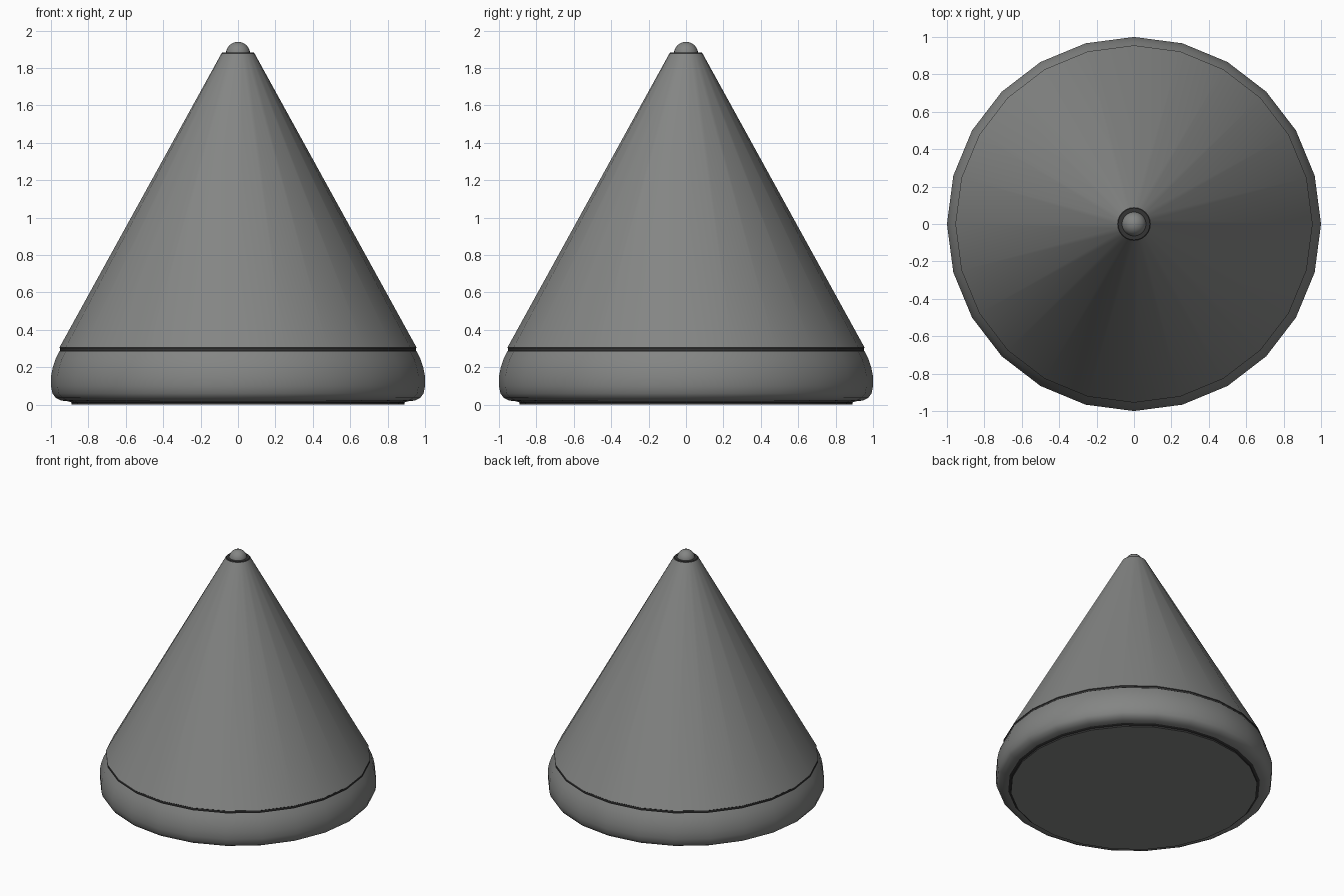
import bpy, bmesh, math

if "Cube" in bpy.data.objects:
    bpy.data.objects.remove(bpy.data.objects["Cube"])

SIDES = 24


def material(name, rgb):
    m = bpy.data.materials.new(name)
    m.diffuse_color = (*rgb, 1)
    m.use_nodes = True
    m.node_tree.nodes["Principled BSDF"].inputs["Base Color"].default_value = m.diffuse_color
    return m


grey = material("grey", (0.23, 0.235, 0.23))
dark = material("dark grey", (0.035, 0.035, 0.035))


def lathe(name, profile, mat, angle=35):
    """Spin an (r, z) profile round z; r = 0 makes a pole, other open ends stay open."""
    bm = bmesh.new()
    rings = []
    for r, z in profile:
        if r == 0:
            rings.append([bm.verts.new((0, 0, z))] * SIDES)
        else:
            rings.append([bm.verts.new((r * math.cos(math.tau * i / SIDES),
                                        r * math.sin(math.tau * i / SIDES), z))
                          for i in range(SIDES)])
    for a, b in zip(rings, rings[1:]):
        for i in range(SIDES):
            j = (i + 1) % SIDES
            quad = list(dict.fromkeys((a[i], a[j], b[j], b[i])))
            bm.faces.new(quad)
    mesh = bpy.data.meshes.new(name)
    bm.to_mesh(mesh)
    bm.free()
    ob = bpy.data.objects.new(name, mesh)
    bpy.context.collection.objects.link(ob)
    mesh.materials.append(mat)
    bpy.context.view_layer.objects.active = ob
    ob.select_set(True)
    bpy.ops.object.shade_smooth_by_angle(angle=math.radians(angle))
    ob.select_set(False)
    return ob


# Flat underside and its dark seam
lathe("underside", [(0, 0), (0.89, 0)], grey)
lathe("bottom_seam", [(0.89, 0), (0.89, 0.012), (0.91, 0.018)], dark)

# Rounded base
lathe("base", [(0.91, 0.018), (0.945, 0.022), (0.975, 0.037), (0.992, 0.06),
               (1.0, 0.1), (1.0, 0.15), (0.99, 0.2), (0.975, 0.245), (0.955, 0.285)], grey)

# Dark seam between base and cone
lathe("cone_seam", [(0.955, 0.285), (0.952, 0.288), (0.952, 0.302), (0.955, 0.305)], dark)

# Cone body
lathe("cone", [(0.955, 0.305), (0.09, 1.875)], grey)

# Dark collar around the tip
lathe("tip_collar", [(0.09, 1.875), (0.085, 1.882), (0.06, 1.882)], dark)

# Rounded tip
dome = [(0.065 * math.cos(math.pi / 2 * k / 6), 1.875 + 0.065 * math.sin(math.pi / 2 * k / 6))
        for k in range(6)]
lathe("tip", dome + [(0, 1.94)], grey)
